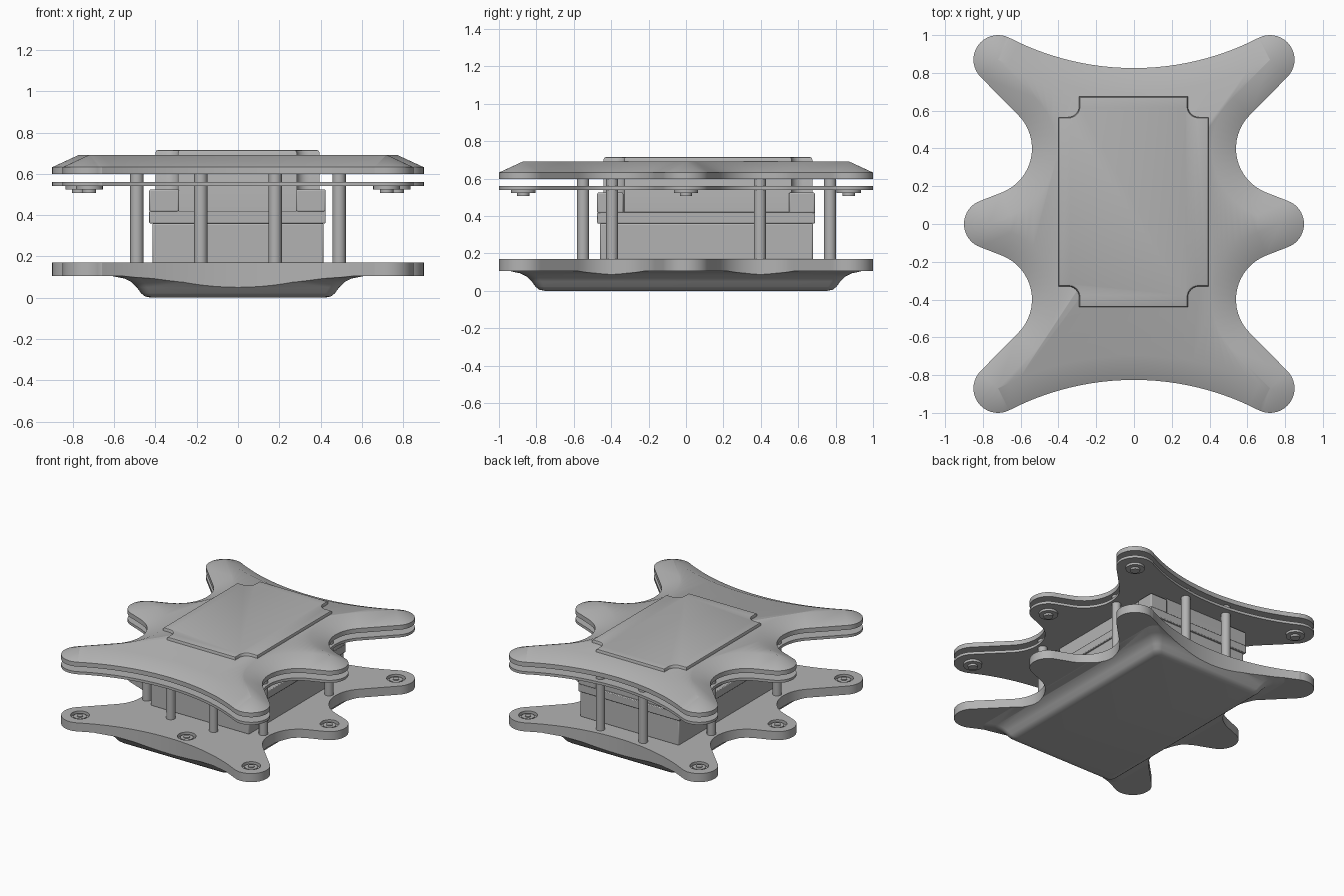
import bpy, bmesh
from math import cos, sin, radians

if "Cube" in bpy.data.objects:
    bpy.data.objects.remove(bpy.data.objects["Cube"])

GREY = (0.45, 0.45, 0.45, 1)
mat = bpy.data.materials.new("plain grey")
mat.use_nodes = True
mat.diffuse_color = GREY
mat.node_tree.nodes["Principled BSDF"].inputs["Base Color"].default_value = GREY


def arc(cx, cy, r, a0, a1, n):
    angles = [radians(a0 + (a1 - a0) * i / n) for i in range(n + 1)]
    return [(cx + r * cos(a), cy + r * sin(a)) for a in angles]


def outline(inset=0.0):
    """Six-armed outline, offset inwards by inset."""
    q = arc(0.77, 0, 0.13 - inset, 0, 69, 10)
    q += arc(0.79, 0.4, 0.25 + inset, 249, 135, 16)
    q += arc(0.72, 0.87, 0.13 - inset, -45, 117.3, 18)
    q += arc(0, 2.264, 1.4386 + inset, 297.3, 270, 12)
    half = q + [(-x, y) for x, y in reversed(q[:-1])]
    return half + [(x, -y) for x, y in reversed(half[1:-1])]


def notched_rect(x0, x1, y0, y1, notch, r):
    """Rectangle with a concave rounded notch at each corner."""
    pts = []
    for cx, cy, sx, sy in ((x1, y1, -1, -1), (x0, y1, 1, -1), (x0, y0, 1, 1), (x1, y0, -1, 1)):
        n = notch - r
        corner = [(0, notch)]
        corner += [(n + r * sin(radians(a)), n + r * cos(radians(a))) for a in range(0, 91, 15)]
        corner += [(notch, 0)]
        if sx == sy == -1 or sx == sy == 1:
            run = corner
        else:
            run = corner[::-1]
        pts += [(cx + sx * u, cy + sy * v) for u, v in run]
    return pts


def rect(hx, hy, r):
    """Rectangle with rounded corners."""
    pts = []
    for i, (sx, sy) in enumerate(((1, 1), (-1, 1), (-1, -1), (1, -1))):
        pts += arc(sx * (hx - r), sy * (hy - r), r, 90 * i, 90 * i + 90, 5)
    return pts


def finish(ob, angle=35):
    ob.data.materials.clear()
    ob.data.materials.append(mat)
    bpy.ops.object.select_all(action="DESELECT")
    ob.select_set(True)
    bpy.context.view_layer.objects.active = ob
    bpy.ops.object.shade_smooth_by_angle(angle=radians(angle))
    return ob


def loft(name, rings, angle=35):
    """Stack of (outline, z) rings joined by quads and capped."""
    bm = bmesh.new()
    loops = [[bm.verts.new((x, y, z)) for x, y in pts] for pts, z in rings]
    n = len(loops[0])
    for a, b in zip(loops, loops[1:]):
        for i in range(n):
            j = (i + 1) % n
            bm.faces.new((a[i], a[j], b[j], b[i]))
    bm.faces.new(loops[0][::-1])
    bm.faces.new(loops[-1])
    bmesh.ops.remove_doubles(bm, verts=bm.verts, dist=0.0001)
    bmesh.ops.recalc_face_normals(bm, faces=bm.faces)
    mesh = bpy.data.meshes.new(name)
    bm.to_mesh(mesh)
    bm.free()
    ob = bpy.data.objects.new(name, mesh)
    bpy.context.collection.objects.link(ob)
    return finish(ob, angle)


def box(name, x0, x1, y0, y1, z0, z1, bevel=0.008):
    corners = [(x0, y0), (x1, y0), (x1, y1), (x0, y1)]
    ob = loft(name, [(corners, z0), (corners, z1)])
    mod = ob.modifiers.new("soft edges", "BEVEL")
    mod.width, mod.segments = bevel, 2
    return ob


def disc(name, x, y, r, z0, z1, n=32):
    ring = arc(x, y, r, 0, 360, n)[:-1]
    return loft(name, [(ring, z0), (ring, z1)])


def cut(ob, cutter, operation):
    mod = ob.modifiers.new("cut", "BOOLEAN")
    mod.object, mod.operation, mod.solver = cutter, operation, "EXACT"
    bpy.context.view_layer.objects.active = ob
    bpy.ops.object.modifier_apply(modifier=mod.name)
    bpy.data.objects.remove(cutter)
    finish(ob)


edge = outline()

# Lower plate and the flared belly trimmed to the same outline
lower_plate = loft("lower_plate", [(edge, 0.105), (edge, 0.17)])
flare = [(0, 0), (0.03, 0.006), (0.05, 0.022), (0.07, 0.05), (0.095, 0.075),
         (0.13, 0.093), (0.19, 0.105), (0.2, 0.11)]
belly = loft("belly", [(rect(0.42 + d, 0.755 + d, 0.03 + d * 0.3), z) for d, z in flare])
cut(belly, loft("belly_trim", [(edge, -0.1), (edge, 0.108)]), "INTERSECT")

# Middle plate and domed top cover
loft("middle_plate", [(edge, 0.54), (edge, 0.56)])
loft("top_cover", [(edge, 0.598), (edge, 0.632), (outline(0.13), 0.692)])

# Leg joints: round recesses in the lower plate, stepped hubs under the middle plate
lobes = [(sx * x, y) for sx in (-1, 1) for x, y in ((0.72, -0.87), (0.77, 0), (0.72, 0.87))]
for x, y in lobes + [(0.08, -0.73)]:
    cut(lower_plate, disc("recess", x, y, 0.065, 0.145, 0.2), "DIFFERENCE")
    disc("lower_hub", x, y, 0.045, 0.14, 0.162)
    disc("lower_hub_cap", x, y, 0.022, 0.16, 0.169)
for x, y in lobes:
    disc("upper_hub", x, y, 0.065, 0.523, 0.541)
    disc("upper_hub_cap", x, y, 0.033, 0.508, 0.524)

# Spacer posts
for sx in (-1, 1):
    for x, y in ((0.18, -0.55), (0.18, 0.77), (0.49, -0.395), (0.49, 0.395)):
        disc("spacer_post", sx * x, y, 0.032, 0.165, 0.605, 24)

# Central housing: lower box, collar, corner blocks and the notched column
box("housing_base", -0.415, 0.415, -0.46, 0.68, 0.165, 0.36)
box("housing_collar", -0.43, 0.425, -0.475, 0.69, 0.36, 0.42, 0.005)
for x0, x1 in ((-0.43, -0.285), (0.28, 0.425)):
    for y0, y1 in ((-0.475, -0.335), (0.55, 0.69)):
        box("corner_block", x0, x1, y0, y1, 0.415, 0.525)


def column_ring(d):
    return notched_rect(-0.4 + d, 0.395 - d, -0.44 + d, 0.675 - d, 0.11, 0.06)


loft("column", [(column_ring(0), 0.41), (column_ring(0), 0.703),
                (column_ring(0.004), 0.712), (column_ring(0.012), 0.715)])
